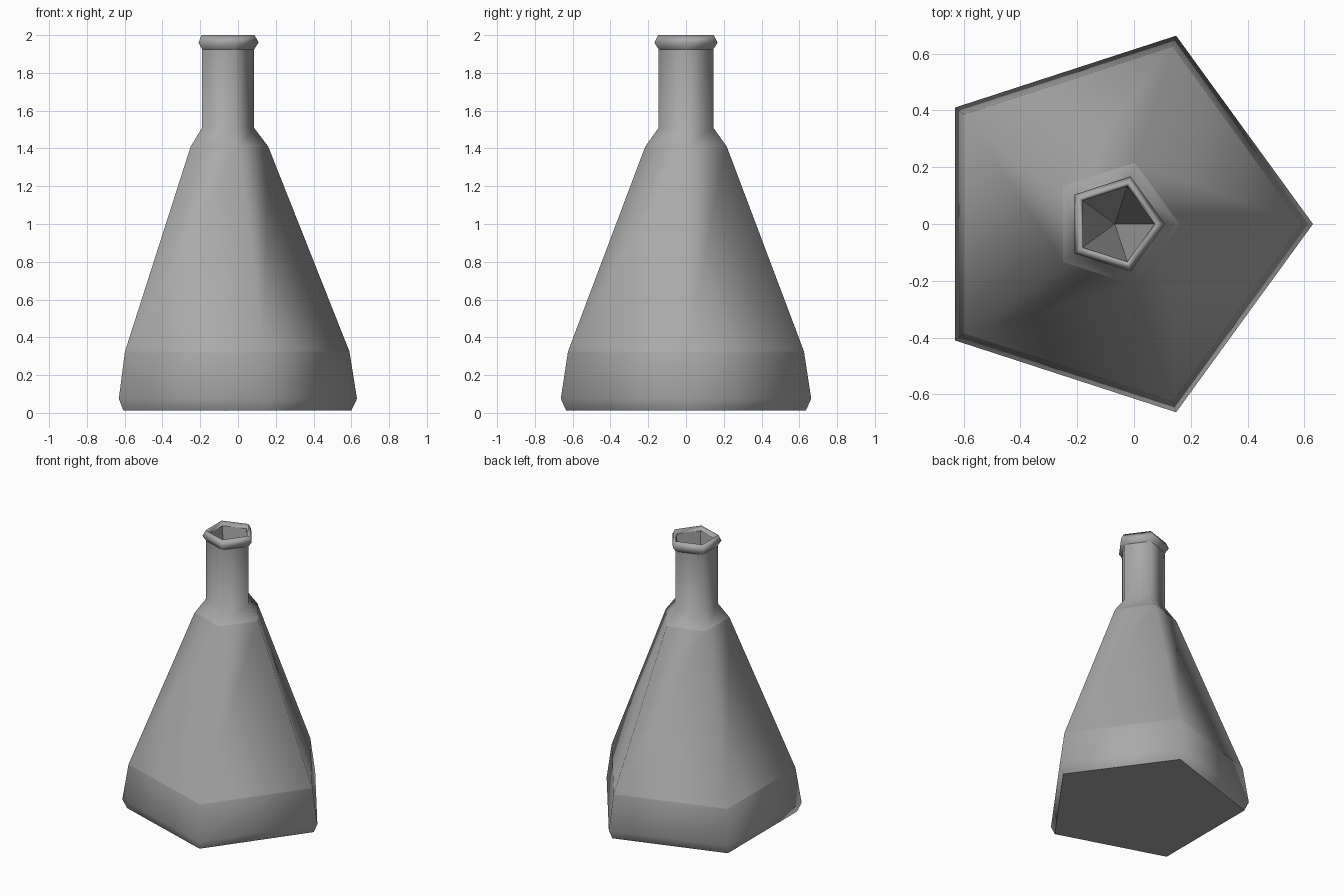
import bpy, bmesh
from math import cos, sin, tau

cube = bpy.data.objects.get("Cube")
if cube:
    bpy.data.objects.remove(cube, do_unlink=True)

SIDES = 5
CENTRE_X = -0.067

grey = bpy.data.materials.new("mid_grey")
grey.use_nodes = True
grey.diffuse_color = (0.4, 0.4, 0.4, 1)
grey.node_tree.nodes["Principled BSDF"].inputs["Base Color"].default_value = (0.4, 0.4, 0.4, 1)


def lathe(name, profile, sharp_rings=(), flat=False, base_cap=False):
    """Turn (radius, height) points into a five-sided shell; radius 0 closes to a tip."""
    bm = bmesh.new()
    rings = []
    for r, z in profile:
        if r == 0:
            rings.append([bm.verts.new((CENTRE_X, 0, z))] * SIDES)
        else:
            rings.append([bm.verts.new((CENTRE_X + r * cos(tau * i / SIDES),
                                        r * sin(tau * i / SIDES), z))
                          for i in range(SIDES)])
    for low, high in zip(rings, rings[1:]):
        for i in range(SIDES):
            j = (i + 1) % SIDES
            corners = [low[i], low[j], high[j], high[i]]
            bm.faces.new(list(dict.fromkeys(corners))).smooth = not flat
    if base_cap:
        bm.faces.new(rings[0][::-1]).smooth = False
    # Crease the chosen rings so each band shades on its own
    for k in sharp_rings:
        ring = rings[k]
        for i in range(SIDES):
            bm.edges.get((ring[i], ring[(i + 1) % SIDES])).smooth = False
    mesh = bpy.data.meshes.new(name)
    bm.to_mesh(mesh)
    bm.free()
    mesh.materials.append(grey)
    obj = bpy.data.objects.new(name, mesh)
    bpy.context.collection.objects.link(obj)
    return obj


# Flask body: bevelled foot, base band, tapering wall, shoulder and neck
lathe("flask_body",
      [(0.667, 0.012), (0.697, 0.075), (0.657, 0.325),
       (0.227, 1.41), (0.152, 1.51), (0.152, 1.925)],
      sharp_rings=(0, 2, 3), base_cap=True)

# Rounded rim around the mouth
lathe("neck_rim",
      [(0.152, 1.925), (0.176, 1.96), (0.155, 2.0), (0.14, 1.97)])

# Inner wall running down to a point at the base
lathe("inner_wall", [(0.14, 1.97), (0, 0)], flat=True)
